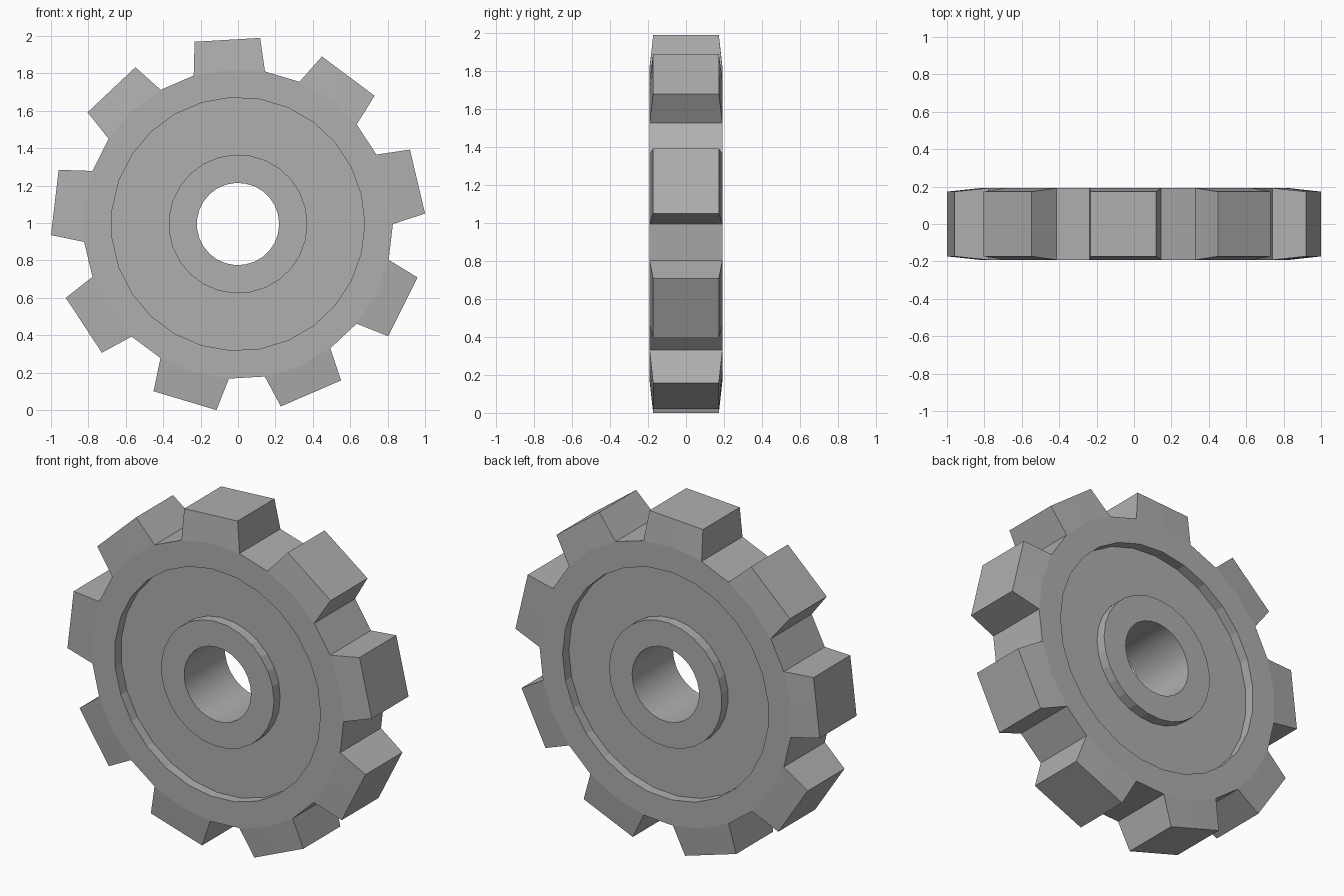
import bpy, bmesh
from math import radians, sin, cos

if "Cube" in bpy.data.objects:
    bpy.data.objects.remove(bpy.data.objects["Cube"])

TEETH = 9
SEG = TEETH * 3                  # each tooth covers two steps, each gap one
STEP = radians(360 / SEG)
START = radians(93.3)            # middle of the top tooth
CZ = 0.995
HALF, TIP_HALF = 0.192, 0.173    # half thickness at body and tooth tip
ROOT_R, TIP_R = 0.828, 1.0017
TIP_ANGLE = radians(10.1)
FLOOR = 0.133                    # half thickness of the recessed web


def point(r, a, y):
    return (r * cos(a), y, CZ + r * sin(a))


bm = bmesh.new()

# Wheel body: closed cross-section (hole, hub, recessed web, rim) revolved
front = [(0.22, -HALF), (0.371, -HALF), (0.371, -FLOOR),
         (0.677, -FLOOR), (0.677, -HALF), (ROOT_R, -HALF)]
profile = front + [(r, -y) for r, y in reversed(front)]
rings = [[bm.verts.new(point(r, START + i * STEP, y)) for i in range(SEG)]
         for r, y in profile]
outer = []
hole = []
n = len(profile)
for k in range(n):
    a, b = rings[k], rings[(k + 1) % n]
    for i in range(SEG):
        j = (i + 1) % SEG
        f = bm.faces.new((a[i], a[j], b[j], b[i]))
        if k == len(front) - 1:
            outer.append(f)
        elif k == n - 1:
            hole.append(f)
for f in hole:
    f.smooth = True

# Teeth: extrude two neighbouring rim faces and taper them to a flat tip
for t in range(TEETH):
    i = t * 3
    ang = START + i * STEP
    pair = [outer[i - 1], outer[i]]
    res = bmesh.ops.extrude_face_region(bm, geom=pair)
    for v in [g for g in res["geom"] if isinstance(g, bmesh.types.BMVert)]:
        side = -v.co.x * sin(ang) + (v.co.z - CZ) * cos(ang)
        s = 0 if abs(side) < 0.01 else (1 if side > 0 else -1)
        w = s * TIP_R * sin(TIP_ANGLE)
        h = TIP_R * cos(TIP_ANGLE)
        y = TIP_HALF if v.co.y > 0 else -TIP_HALF
        v.co = (h * cos(ang) - w * sin(ang), y,
                CZ + h * sin(ang) + w * cos(ang))
    bmesh.ops.delete(bm, geom=[f for f in pair if f.is_valid], context='FACES')

# Clear any edges left inside the tooth bases
loose = [e for e in bm.edges if not e.link_faces]
bmesh.ops.delete(bm, geom=loose, context='EDGES')
bmesh.ops.recalc_face_normals(bm, faces=bm.faces[:])

mesh = bpy.data.meshes.new("gear_wheel")
bm.to_mesh(mesh)
bm.free()
gear = bpy.data.objects.new("gear_wheel", mesh)
bpy.context.collection.objects.link(gear)

# Dark grey metal
metal = bpy.data.materials.new("dark_metal")
metal.diffuse_color = (0.43, 0.43, 0.43, 1)
metal.use_nodes = True
metal.node_tree.nodes["Principled BSDF"].inputs["Base Color"].default_value = metal.diffuse_color
mesh.materials.append(metal)
